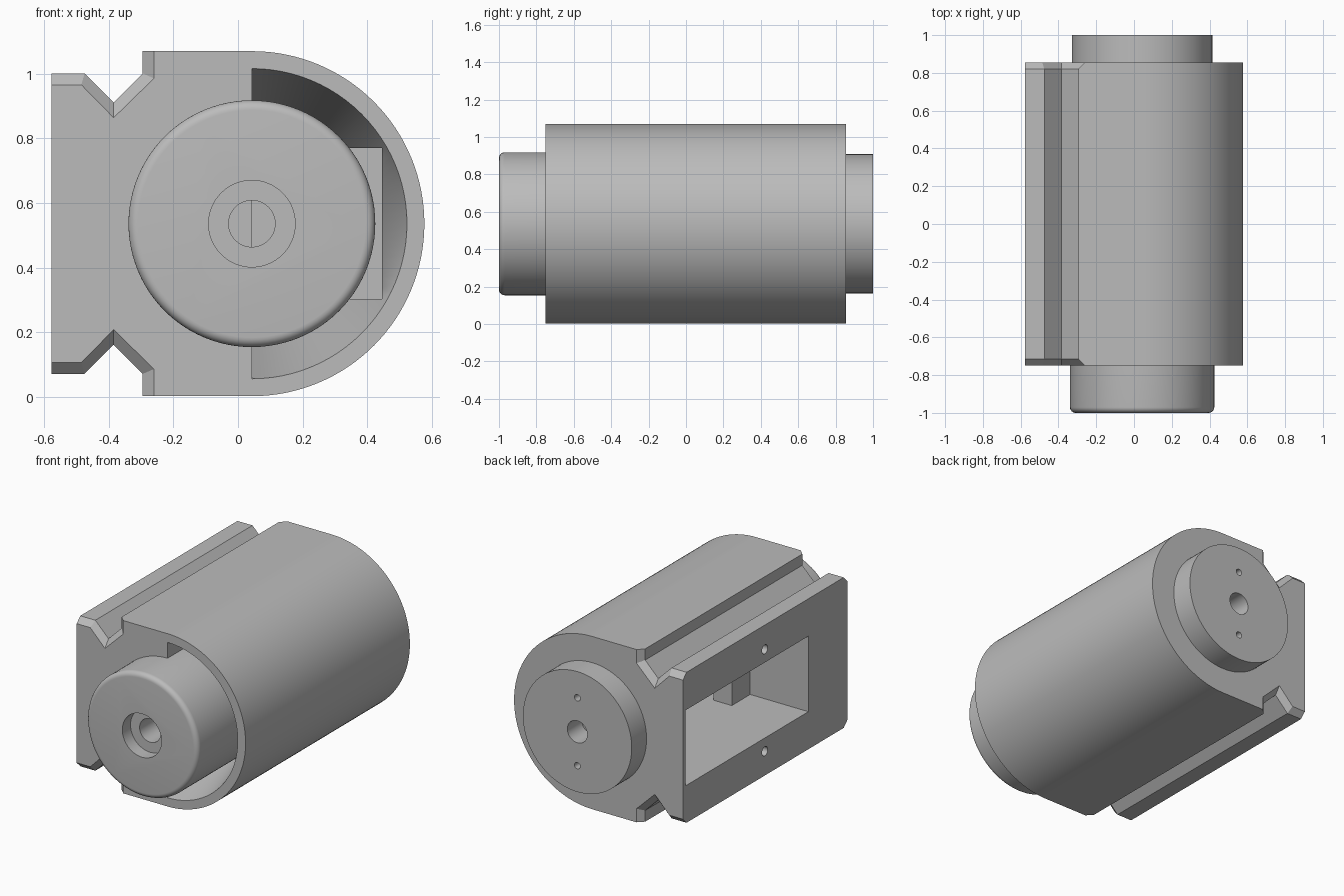
import bpy, bmesh, math
from mathutils import Vector, Matrix

if "Cube" in bpy.data.objects:
    bpy.data.objects.remove(bpy.data.objects["Cube"])

CX, CZ, R = 0.043, 0.536, 0.534      # main axis and body radius
FRONT, BACK, CH = -0.75, 0.855, 0.035

metal = bpy.data.materials.new("plain grey")
metal.diffuse_color = (0.5, 0.5, 0.5, 1)
metal.use_nodes = True
metal.node_tree.nodes["Principled BSDF"].inputs["Base Color"].default_value = metal.diffuse_color


def make(name, bm):
    bmesh.ops.recalc_face_normals(bm, faces=bm.faces)
    me = bpy.data.meshes.new(name)
    bm.to_mesh(me)
    bm.free()
    ob = bpy.data.objects.new(name, me)
    bpy.context.collection.objects.link(ob)
    me.materials.append(metal)
    return ob


def loft(name, rings):
    """Join matching closed rings of points and cap both ends."""
    bm = bmesh.new()
    loops = [[bm.verts.new(p) for p in ring] for ring in rings]
    n = len(loops[0])
    for a, b in zip(loops, loops[1:]):
        for i in range(n):
            j = (i + 1) % n
            bm.faces.new((a[i], a[j], b[j], b[i]))
    bm.faces.new(loops[0])
    bm.faces.new(loops[-1])
    return make(name, bm)


def turned(name, profile, x=CX, z=CZ, seg=96):
    """Solid of revolution along y; profile is (radius, y) pairs."""
    angles = [2 * math.pi * i / seg for i in range(seg)]
    return loft(name, [[(x + r * math.cos(a), y, z + r * math.sin(a))
                        for a in angles] for r, y in profile])


def box(name, x, y, z):
    return loft(name, [[(px, py, pz) for px, pz in
                        ((x[0], z[0]), (x[1], z[0]), (x[1], z[1]), (x[0], z[1]))]
                       for py in y])


def cut(target, *cutters):
    for c in cutters:
        m = target.modifiers.new("cut", 'BOOLEAN')
        m.operation, m.solver, m.object = 'DIFFERENCE', 'EXACT', c
        bpy.context.view_layer.objects.active = target
        bpy.ops.object.modifier_apply(modifier=m.name)
        bpy.data.objects.remove(c)


# Body: rounded on the right, V grooves on the left, chamfered groove ends
mid = [(-0.578, 0.465), (-0.475, 0.465), (-0.385, 0.375), (-0.295, 0.465), (-0.295, R)]
end = [(-0.578, 0.43), (-0.485, 0.43), (-0.385, 0.328), (-0.26, 0.45), (-0.26, R)]
arc = [(CX + R * math.cos(a), R * math.sin(a))
       for a in (math.pi / 2 - math.pi * i / 64 for i in range(65))]


def ring(half, y):
    pts = half + arc + [(x, -z) for x, z in reversed(half)]
    return [(x, y, CZ + z) for x, z in pts]


body = loft("body", [ring(end, FRONT), ring(mid, FRONT + CH),
                     ring(mid, BACK - CH), ring(end, BACK)])

# Tapered half-ring recess around the drum
recess = turned("recess", [(0.483, -0.76), (0.38, -0.40)])
bm = bmesh.new()
bm.from_mesh(recess.data)
res = bmesh.ops.bisect_plane(bm, geom=bm.verts[:] + bm.edges[:] + bm.faces[:],
                             plane_co=(CX, 0, 0), plane_no=(-1, 0, 0), clear_outer=True)
bmesh.ops.holes_fill(bm, edges=[e for e in bm.edges if e.is_boundary])
bmesh.ops.recalc_face_normals(bm, faces=bm.faces)
bm.to_mesh(recess.data)
bm.free()

# Side pocket, its link to the recess, and screw holes in the flat face
pocket = box("pocket", (-0.7, 0.445), (-0.37, 0.83), (0.303, 0.77))
link = box("link", (0.2, 0.445), (-0.745, 0.0), (0.303, 0.77))
screws = []
for z in (CZ - 0.315, CZ + 0.315):
    s = turned("screw_hole", [(0.028, -0.1), (0.028, 0.1)], 0, 0, 24)
    s.data.transform(Matrix.Translation((-0.578, 0.055, z)) @
                     Matrix.Rotation(math.pi / 2, 4, 'Z'))
    screws.append(s)
cut(body, recess, pocket, link, *screws)

# Small post inside the pocket
post = box("pocket_post", (-0.18, -0.055), (-0.38, -0.19), (0.295, 0.78))

# Front drum with rounded rim and stepped bore
rim = [(0.382 - 0.03 * (1 - math.sin(a)), -1 + 0.03 * (1 - math.cos(a)))
       for a in (math.pi / 2 * i / 6 for i in range(7))]
drum = turned("front_drum", rim + [(0.382, -0.38)])
cut(drum, turned("counterbore", [(0.134, -1.1), (0.134, -0.92)], seg=64),
    turned("bore", [(0.072, -1.1), (0.072, -0.6)], seg=48))

# Back boss with shaft hole and two pin holes
boss = turned("back_boss", [(0.372, 0.84), (0.372, 1.0)])
cut(boss, turned("shaft_hole", [(0.068, 0.86), (0.068, 1.1)], seg=48),
    *[turned("pin_hole", [(0.02, 0.87), (0.02, 1.1)], z=CZ + d, seg=24)
      for d in (-0.21, 0.21)])

for ob in (body, drum, boss):
    bpy.ops.object.select_all(action='DESELECT')
    ob.select_set(True)
    bpy.context.view_layer.objects.active = ob
    bpy.ops.object.shade_smooth_by_angle(angle=math.radians(30))
